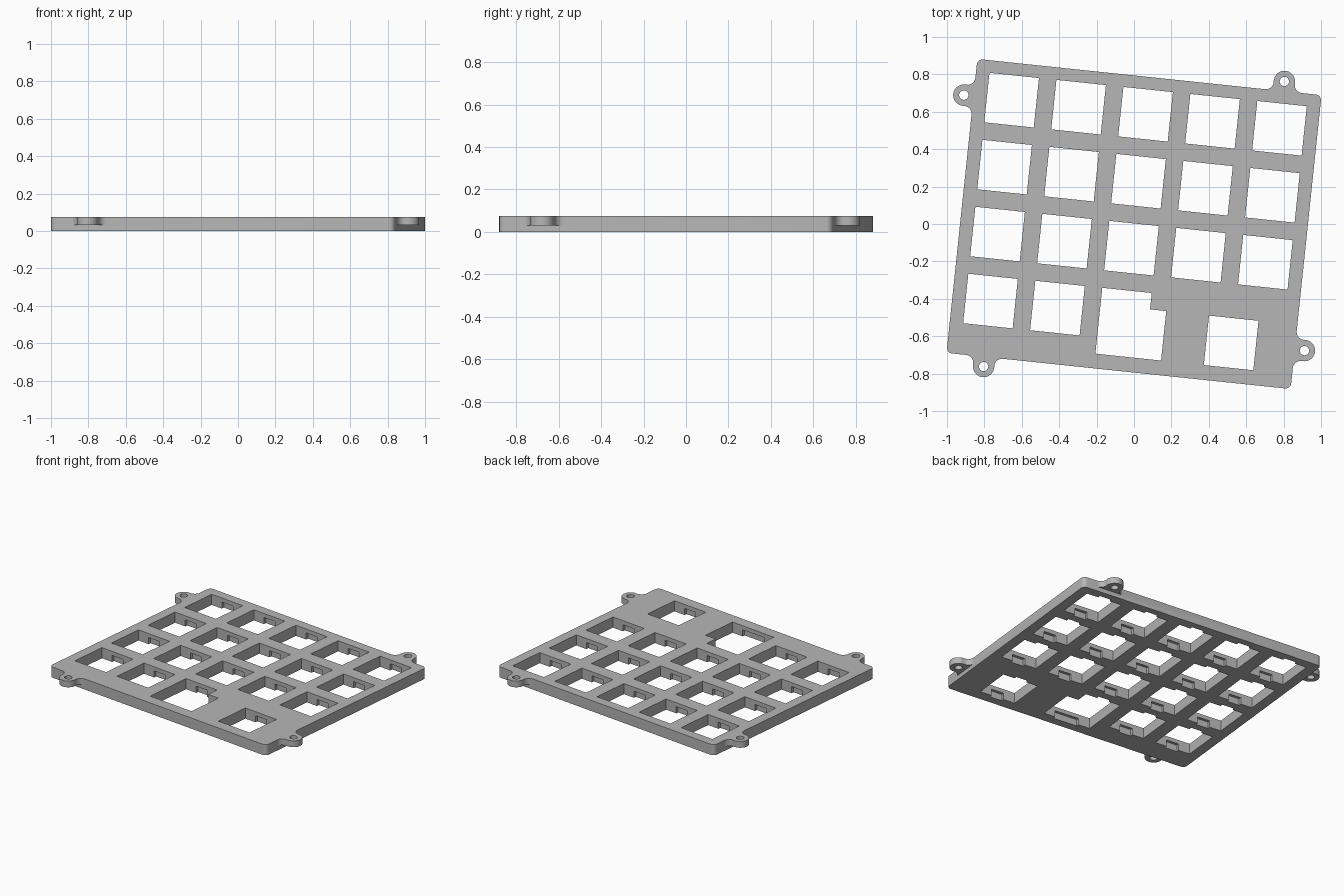
import bpy, bmesh
from math import cos, sin, pi, radians
from mathutils import Matrix

cube = bpy.data.objects.get("Cube")
if cube:
    bpy.data.objects.remove(cube, do_unlink=True)

HALF_W, HALF_D, THICK = 0.925, 0.79, 0.0757   # plate
PITCH, HOLE = 0.36, 0.133                     # key spacing, half opening
EAR_Z, EAR_R, FILLET, SCREW_R = 0.031, 0.057, 0.042, 0.025
SLOT, SLOT_DEPTH, SLOT_TOP = 0.047, 0.02, 0.047
TILT = radians(-6)

grey = bpy.data.materials.new("light_grey")
grey.use_nodes = True
grey.diffuse_color = (0.47, 0.47, 0.47, 1)
grey.node_tree.nodes["Principled BSDF"].inputs["Base Color"].default_value = grey.diffuse_color


def arc(cx, cy, r, a0, a1, steps):
    angles = [radians(a0 + (a1 - a0) * i / steps) for i in range(steps + 1)]
    return [(cx + r * cos(a), cy + r * sin(a)) for a in angles]


def rect(u0, u1, v0, v1):
    return [(u0, v0), (u1, v0), (u1, v1), (u0, v1)]


def prisms(name, profiles, z0, z1):
    """One object holding every profile extruded from z0 to z1."""
    bm = bmesh.new()
    for points in profiles:
        face = bm.faces.new([bm.verts.new((x, y, z0)) for x, y in points])
        top = bmesh.ops.extrude_face_region(bm, geom=[face])["geom"]
        bmesh.ops.translate(bm, vec=(0, 0, z1 - z0),
                            verts=[g for g in top if isinstance(g, bmesh.types.BMVert)])
    bmesh.ops.recalc_face_normals(bm, faces=bm.faces)
    mesh = bpy.data.meshes.new(name)
    bm.to_mesh(mesh)
    bm.free()
    mesh.materials.append(grey)
    ob = bpy.data.objects.new(name, mesh)
    bpy.context.collection.objects.link(ob)
    return ob


def combine(target, other, operation):
    mod = target.modifiers.new(operation, "BOOLEAN")
    mod.operation, mod.solver, mod.object = operation, "EXACT", other
    bpy.context.view_layer.objects.active = target
    bpy.ops.object.modifier_apply(modifier=mod.name)
    bpy.data.objects.remove(other, do_unlink=True)


# Plate with rounded corners
r = 0.03
outline = []
for k, (sx, sy) in enumerate([(1, 1), (-1, 1), (-1, -1), (1, -1)]):
    outline += arc(sx * (HALF_W - r), sy * (HALF_D - r), r, 90 * k, 90 * k + 90, 6)
plate = prisms("key_switch_plate", [outline], 0, THICK)

# Screw ears: filleted tab pointing outwards, turned to each side
tab = (arc(EAR_R + FILLET, FILLET, FILLET, 270, 180, 8) + arc(0, 0.052, EAR_R, 0, 180, 20)
       + arc(-EAR_R - FILLET, FILLET, FILLET, 0, -90, 8))
tab += [(-EAR_R - FILLET, -0.02), (EAR_R + FILLET, -0.02)]
ears, screws = [], []
for x, y, turn in [(2 * PITCH, HALF_D, 0), (-HALF_W, 0.59, 90),
                   (-2 * PITCH, -HALF_D, 180), (HALF_W, -0.578, 270)]:
    c, s = cos(radians(turn)), sin(radians(turn))
    ears.append([(x + c * u - s * v, y + s * u + c * v) for u, v in tab])
    screws.append(arc(x - s * 0.052, y + c * 0.052, SCREW_R, 0, 348.75, 31))
combine(plate, prisms("ears", ears, EAR_Z, THICK), "UNION")

# Square key openings, plus the stepped opening shared by two positions
centres = [((i - 2) * PITCH, 0.59 - j * PITCH) for j in range(4) for i in range(5)
           if j < 3 or i < 2] + [(0.583, -0.578)]
openings = [rect(u - HOLE, u + HOLE, v - HOLE, v + HOLE) for u, v in centres]
low, step, high, right = -0.711, -0.445, -0.357, 0.22
openings.append([(-HOLE, low), (right, low), (right, step),
                 (HOLE, step), (HOLE, high), (-HOLE, high)])
combine(plate, prisms("opening_cutter", openings + screws, -0.1, 0.2), "DIFFERENCE")

# Clip slots under the front and back edge of each opening
reach = HOLE + SLOT_DEPTH
slots = [rect(u - SLOT, u + SLOT, v - reach, v + reach) for u, v in centres]
slots.append(rect(-SLOT, SLOT, -0.5, high + SLOT_DEPTH))
slots.append(rect(-SLOT, 0.087 + SLOT, low - SLOT_DEPTH, -0.55))
combine(plate, prisms("slot_cutter", slots, -0.1, SLOT_TOP), "DIFFERENCE")

# Tilt the plate and smooth the round parts
plate.data.transform(Matrix.Rotation(TILT, 4, "Z"))
bpy.ops.object.select_all(action="DESELECT")
plate.select_set(True)
bpy.context.view_layer.objects.active = plate
bpy.ops.object.shade_smooth_by_angle(angle=radians(30))
